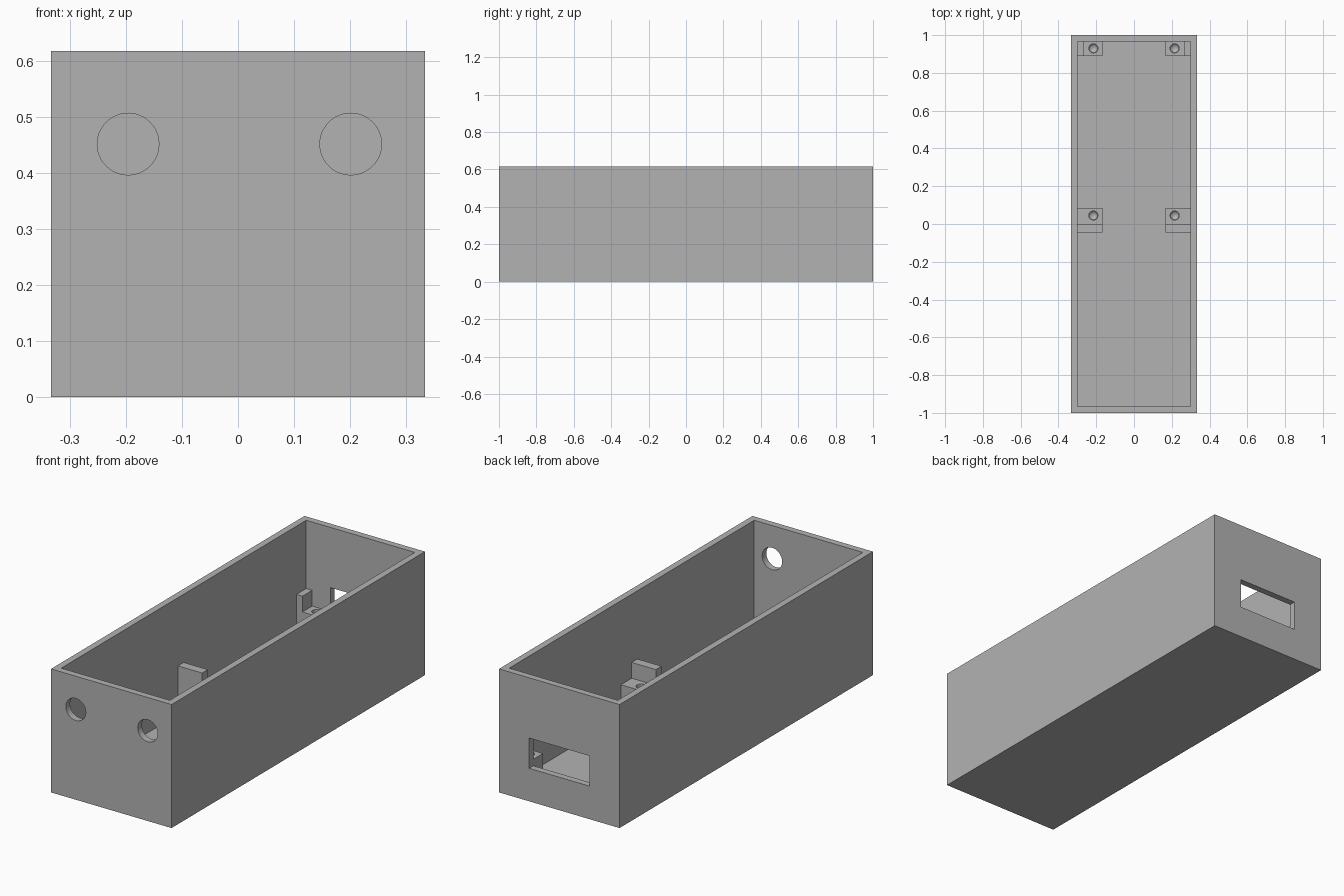
import bpy
import math

if "Cube" in bpy.data.objects:
    bpy.data.objects.remove(bpy.data.objects["Cube"])

HALF_W, HALF_L, HEIGHT, WALL = 0.333, 1.0, 0.617, 0.033
IN_W, IN_L = HALF_W - WALL, HALF_L - WALL
STEP_Z, TALL_Z = 0.197, 0.276

grey = bpy.data.materials.new("light_grey")
grey.use_nodes = True
COLOUR = (0.45, 0.45, 0.45, 1)
grey.diffuse_color = COLOUR
grey.node_tree.nodes["Principled BSDF"].inputs["Base Color"].default_value = COLOUR


def box(name, low, high):
    """Axis-aligned box between two corners."""
    centre = [(a + b) / 2 for a, b in zip(low, high)]
    bpy.ops.mesh.primitive_cube_add(size=1, location=centre)
    ob = bpy.context.object
    ob.name = name
    ob.scale = [b - a for a, b in zip(low, high)]
    bpy.ops.object.transform_apply(location=True, rotation=False, scale=True)
    ob.data.materials.append(grey)
    return ob


def rod(radius, depth, location, tilt=0.0):
    bpy.ops.mesh.primitive_cylinder_add(vertices=48, radius=radius, depth=depth,
                                        location=location, rotation=(tilt, 0, 0))
    ob = bpy.context.object
    ob.data.materials.append(grey)
    return ob


def combine(target, tool, operation="DIFFERENCE"):
    """Apply a boolean and throw the tool away."""
    tool.hide_render = True
    mod = target.modifiers.new("shape", "BOOLEAN")
    mod.operation, mod.solver, mod.object = operation, "EXACT", tool
    bpy.ops.object.select_all(action="DESELECT")
    bpy.context.view_layer.objects.active = target
    target.select_set(True)
    bpy.ops.object.modifier_apply(modifier=mod.name)
    bpy.data.objects.remove(tool)


def finish(ob):
    bpy.ops.object.select_all(action="DESELECT")
    bpy.context.view_layer.objects.active = ob
    ob.select_set(True)
    bpy.ops.object.shade_smooth_by_angle(angle=math.radians(30))


# Open-topped case
case = box("case", (-HALF_W, -HALF_L, 0), (HALF_W, HALF_L, HEIGHT))
combine(case, box("cavity", (-IN_W, -IN_L, WALL), (IN_W, IN_L, HEIGHT + 0.1)))

# Two round holes in the front wall
for x in (-0.196, 0.201):
    combine(case, rod(0.055, 0.1, (x, -HALF_L + WALL / 2, 0.451), math.pi / 2))

# Rectangular port in the back wall
combine(case, box("port", (-0.167, IN_L - 0.02, 0.165), (0.167, HALF_L + 0.05, 0.316)))
finish(case)


def bracket(name, side, y_low, y_high, stop, hole_y):
    """Stepped post against a side wall; stop is the raised part's x and y extents."""
    xs = sorted((side * 0.167, side * IN_W))
    post = box(name, (xs[0], y_low, WALL), (xs[1], y_high, STEP_Z))
    sx = sorted(side * v for v in stop[0])
    raised = box("stop", (sx[0], stop[1][0], WALL), (sx[1], stop[1][1], TALL_Z))
    combine(post, raised, "UNION")
    # Screw hole with a pointed bottom
    hole_x = side * 0.215
    combine(post, rod(0.024, 0.14, (hole_x, hole_y, STEP_Z)))
    bpy.ops.mesh.primitive_cone_add(vertices=48, radius1=0, radius2=0.024, depth=0.024,
                                    location=(hole_x, hole_y, STEP_Z - 0.08))
    tip = bpy.context.object
    tip.data.materials.append(grey)
    combine(post, tip)
    finish(post)


for label, side in (("left", 1), ("right", -1)):
    bracket("middle_bracket_" + label, side, -0.045, 0.085,
            ((0.167, IN_W), (-0.045, 0.0)), 0.045)
    bracket("rear_bracket_" + label, side, 0.89, IN_L,
            ((0.267, IN_W), (0.89, IN_L)), 0.93)
